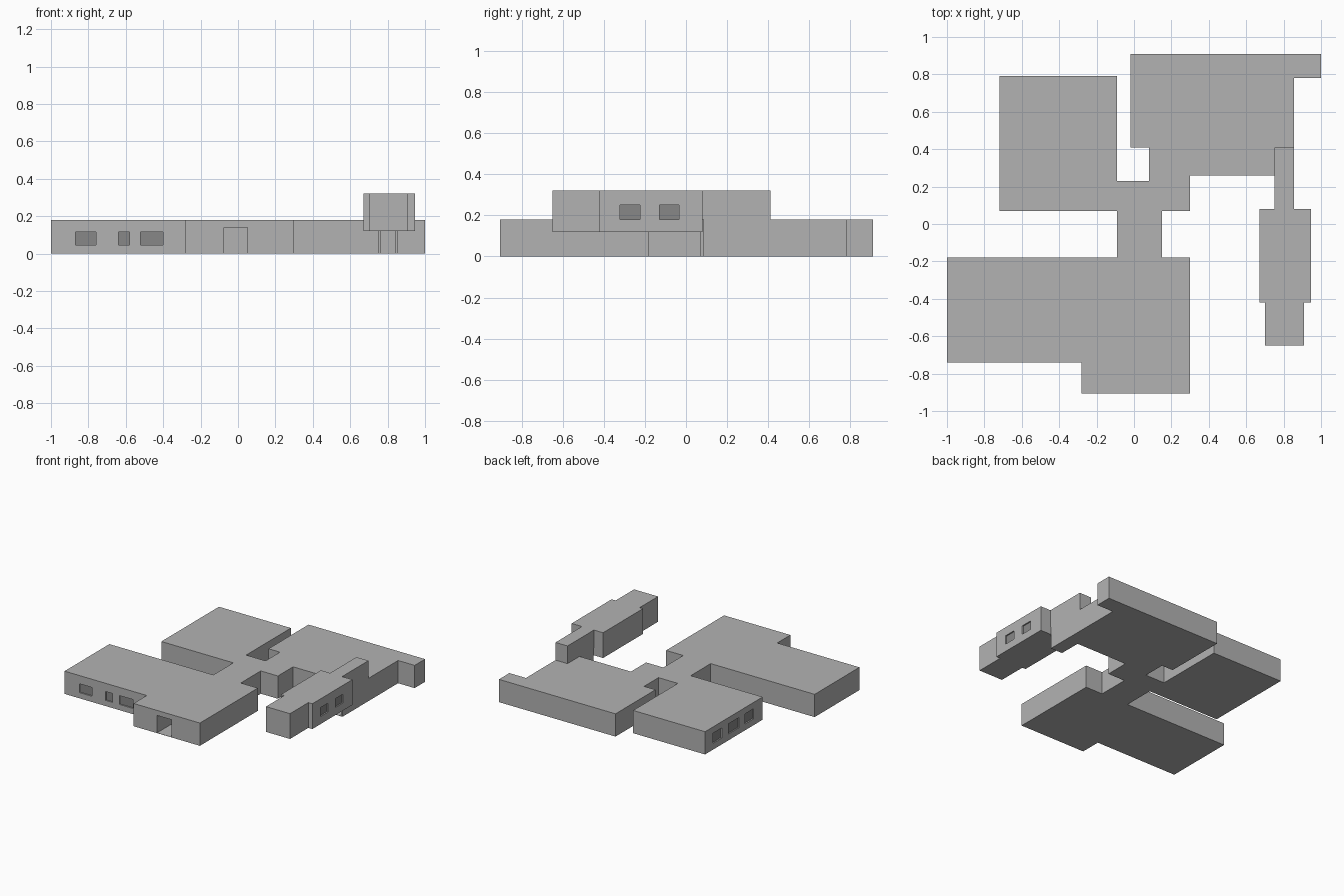
import bpy
import bmesh

if "Cube" in bpy.data.objects:
    bpy.data.objects.remove(bpy.data.objects["Cube"], do_unlink=True)


def make_material(name, value):
    mat = bpy.data.materials.new(name)
    mat.use_nodes = True
    colour = (value, value, value, 1)
    mat.diffuse_color = colour
    mat.node_tree.nodes["Principled BSDF"].inputs["Base Color"].default_value = colour
    return mat


wall_grey = make_material("wall_grey", 0.45)
window_grey = make_material("window_grey", 0.245)
H = 0.18                 # ground floor roof
LOW, HIGH = 0.12, 0.32   # raised storey


def prism(name, outline, z0, z1, mat=wall_grey):
    """Extrude a counter-clockwise plan outline between two heights."""
    bm = bmesh.new()
    base = bm.faces.new([bm.verts.new((x, y, z0)) for x, y in outline])
    top = bmesh.ops.extrude_face_region(bm, geom=[base], use_keep_orig=True)
    for v in top["geom"]:
        if isinstance(v, bmesh.types.BMVert):
            v.co.z = z1
    bmesh.ops.recalc_face_normals(bm, faces=bm.faces)
    mesh = bpy.data.meshes.new(name)
    bm.to_mesh(mesh)
    bm.free()
    mesh.materials.append(mat)
    obj = bpy.data.objects.new(name, mesh)
    bpy.context.collection.objects.link(obj)
    return obj


def box(name, x0, x1, y0, y1, z0=0, z1=H, mat=wall_grey):
    return prism(name, [(x0, y0), (x1, y0), (x1, y1), (x0, y1)], z0, z1, mat)


def cut(obj, *bounds):
    """Carve a box-shaped opening out of a part."""
    cutter = box("opening_cutter", *bounds)
    cutter.hide_render = True
    mod = obj.modifiers.new("opening", "BOOLEAN")
    mod.operation = "DIFFERENCE"
    mod.solver = "EXACT"
    mod.object = cutter
    bpy.context.view_layer.objects.active = obj
    bpy.ops.object.modifier_apply(modifier=mod.name)
    bpy.data.objects.remove(cutter, do_unlink=True)


def window(obj, name, axis, wall, out, a, b, z0, z1):
    """Recess a window into a wall plane; out is the wall's outward sign."""
    def bounds(d0, d1):
        d = sorted((wall + out * d0, wall + out * d1))
        return (*d, a, b, z0, z1) if axis == "x" else (a, b, *d, z0, z1)
    cut(obj, *bounds(-0.015, 0.02))
    box(name, *bounds(-0.016, -0.01), mat=window_grey)


# Ground floor rooms
west_wing = box("west_wing", -1, -0.28, -0.74, -0.18)
entrance_hall = box("entrance_hall", -0.28, 0.30, -0.905, -0.18)
box("central_corridor", -0.09, 0.15, -0.18, 0.07)
box("corridor_junction", -0.09, 0.08, 0.07, 0.23)
box("junction_room", 0.08, 0.30, 0.07, 0.26)
back_left_room = box("back_west_room", -0.72, -0.09, 0.07, 0.79)
prism("back_wing", [(0.08, 0.26), (0.855, 0.26), (0.855, 0.91), (-0.02, 0.91),
                    (-0.02, 0.41), (0.08, 0.41)], 0, H)
box("end_room", 0.855, 1, 0.78, 0.91)

# Raised storey and the stair block that carries it
stair_block = box("stair_block", 0.75, 0.855, 0.085, 0.26, 0, H)
box("stair_top", 0.75, 0.855, 0.08, 0.41, H, HIGH)
raised_room = box("raised_room", 0.67, 0.945, -0.42, 0.08, LOW, HIGH)
box("raised_front_room", 0.70, 0.91, -0.65, -0.42, LOW, HIGH)

# Open doorways
cut(entrance_hall, -0.075, 0.05, -1, -0.65, 0.002, 0.14)
cut(stair_block, 0.765, 0.842, 0, 0.22, 0.002, LOW)

# Recessed windows
for x0, x1 in [(-0.87, -0.76), (-0.64, -0.58), (-0.52, -0.40)]:
    window(west_wing, "west_wing_window", "y", -0.74, -1, x0, x1, 0.045, 0.115)
for y0, y1 in [(0.185, 0.29), (0.365, 0.495), (0.58, 0.69)]:
    window(back_left_room, "back_room_window", "x", -0.72, -1, y0, y1, 0.05, 0.13)
for y0, y1 in [(-0.32, -0.225), (-0.13, -0.035)]:
    window(raised_room, "raised_window", "x", 0.945, 1, y0, y1, 0.18, 0.25)
